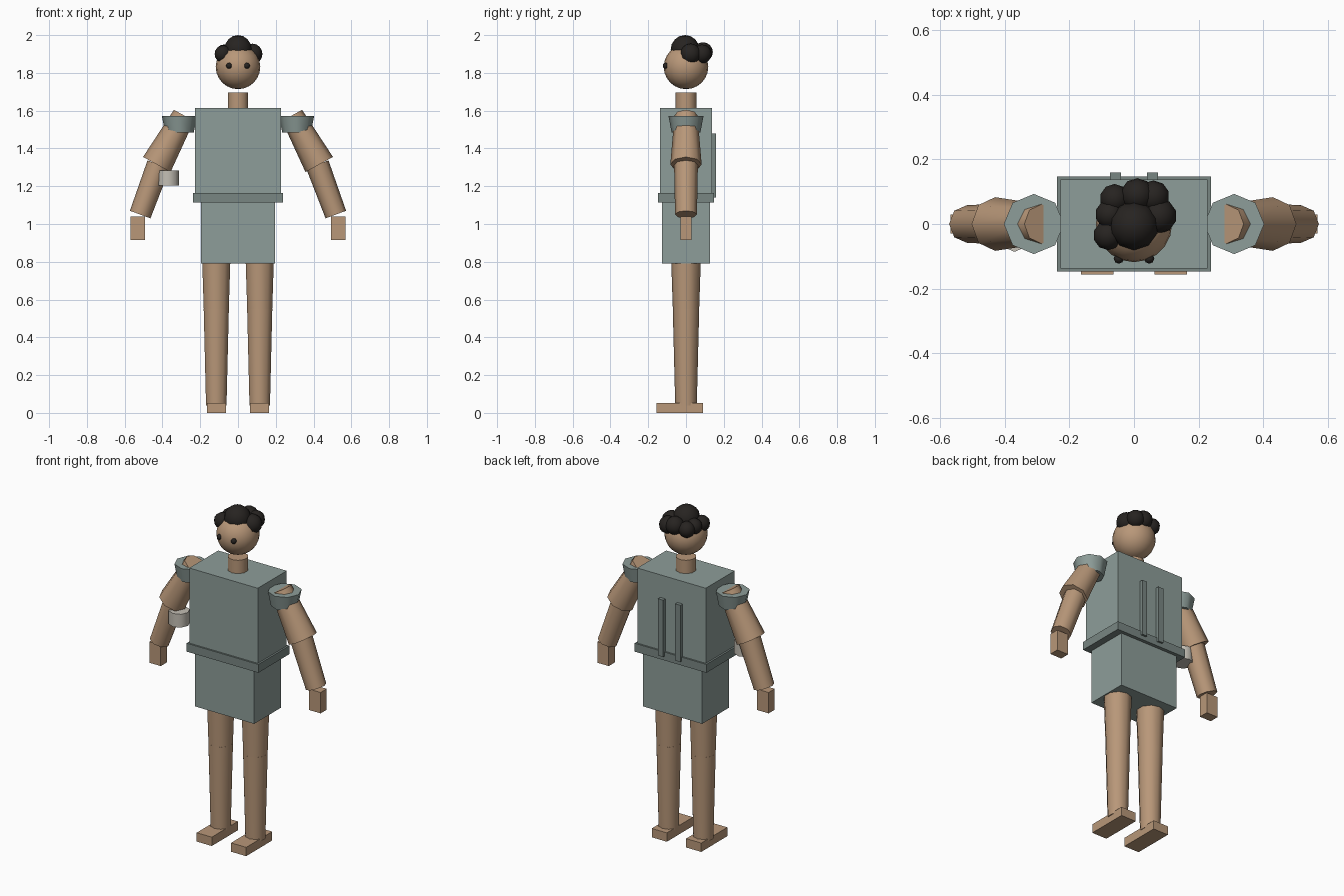
import bpy, math
from mathutils import Vector

if "Cube" in bpy.data.objects:
    bpy.data.objects.remove(bpy.data.objects["Cube"])


def material(name, rgb):
    m = bpy.data.materials.new(name)
    m.diffuse_color = (*rgb, 1)
    m.use_nodes = True
    m.node_tree.nodes["Principled BSDF"].inputs["Base Color"].default_value = m.diffuse_color
    return m


SKIN = material("skin", (0.48, 0.31, 0.19))
CLOTH = material("cloth", (0.27, 0.34, 0.32))
TRIM = material("trim", (0.19, 0.24, 0.225))
DARK = material("dark", (0.02, 0.017, 0.015))
PALE = material("pale", (0.55, 0.52, 0.46))


def finish(name, mat, smooth=None):
    ob = bpy.context.object
    ob.name = name
    ob.data.materials.append(mat)
    if smooth:
        bpy.ops.object.shade_smooth_by_angle(angle=math.radians(smooth))
    return ob


def box(name, mat, x, y, z):
    """Box from (min, max) ranges on each axis."""
    bpy.ops.mesh.primitive_cube_add(size=1, location=[(a + b) / 2 for a, b in (x, y, z)])
    bpy.context.object.scale = [b - a for a, b in (x, y, z)]
    bpy.ops.object.transform_apply(location=False, rotation=False, scale=True)
    return finish(name, mat)


def limb(name, mat, a, b, ra, rb, sides=8):
    """Tapered cylinder from point a (radius ra) to point b (radius rb)."""
    a, b = Vector(a), Vector(b)
    d = b - a
    tilt = math.atan2(d.x, d.z)
    bpy.ops.mesh.primitive_cone_add(vertices=sides, radius1=ra, radius2=rb, depth=d.length,
                                    location=(a + b) / 2, rotation=(0, tilt, 0))
    return finish(name, mat, 50)


def ball(name, mat, c, r, seg=16, rings=10):
    bpy.ops.mesh.primitive_uv_sphere_add(segments=seg, ring_count=rings, radius=r, location=c)
    return finish(name, mat, 60)


# Clothing: torso, belt and skirt
box("tunic_torso", CLOTH, (-0.227, 0.227), (-0.137, 0.137), (1.14, 1.615))
box("belt", TRIM, (-0.238, 0.238), (-0.147, 0.147), (1.115, 1.165))
box("tunic_skirt", CLOTH, (-0.196, 0.196), (-0.127, 0.127), (0.79, 1.14))

# Neck, head
limb("neck", SKIN, (0, 0, 1.60), (0, 0, 1.695), 0.056, 0.056, 10)
ball("head", SKIN, (0, 0, 1.832), 0.118, 20, 12)

# Mirrored parts
for s, side in ((-1, "right"), (1, "left")):
    def span(lo, hi):
        return tuple(sorted((s * lo, s * hi)))

    ball(side + "_eye", DARK, (s * 0.047, -0.107, 1.838), 0.016, 8, 6)
    box(side + "_back_strip", TRIM, span(0.04, 0.074), (0.13, 0.159), (1.14, 1.48))
    # Arm
    limb(side + "_shoulder_cap", CLOTH, (s * 0.31, 0, 1.485), (s * 0.31, 0, 1.572), 0.076, 0.093)
    limb(side + "_upper_arm", SKIN, (s * 0.43, 0, 1.315), (s * 0.286, 0, 1.575), 0.083, 0.061)
    limb(side + "_forearm", SKIN, (s * 0.518, 0, 1.05), (s * 0.42, 0, 1.315), 0.058, 0.063)
    box(side + "_hand", SKIN, span(0.492, 0.568), (-0.029, 0.029), (0.915, 1.04))
    # Leg
    limb(side + "_thigh", SKIN, (s * 0.115, 0, 0.53), (s * 0.115, 0, 0.97), 0.069, 0.084, 10)
    limb(side + "_shin", SKIN, (s * 0.115, 0, 0.04), (s * 0.115, 0, 0.55), 0.057, 0.07, 10)
    box(side + "_foot", SKIN, span(0.064, 0.164), (-0.157, 0.09), (0, 0.053))

# Wristband hanging by one forearm
limb("wristband", PALE, (-0.37, -0.028, 1.204), (-0.37, -0.028, 1.284), 0.058, 0.058)

# Hair curls
curls = [(0, -0.005, 1.924, 0.076), (-0.06, 0.078, 1.9, 0.046), (0.01, 0.09, 1.91, 0.052),
         (0.077, 0.025, 1.9, 0.055), (-0.08, -0.035, 1.9, 0.046), (0.06, 0.085, 1.9, 0.05),
         (-0.075, 0.03, 1.905, 0.045)]
for i, (x, y, z, r) in enumerate(curls):
    ball(f"hair_curl_{i + 1}", DARK, (x, y, z), r, 10, 8)
